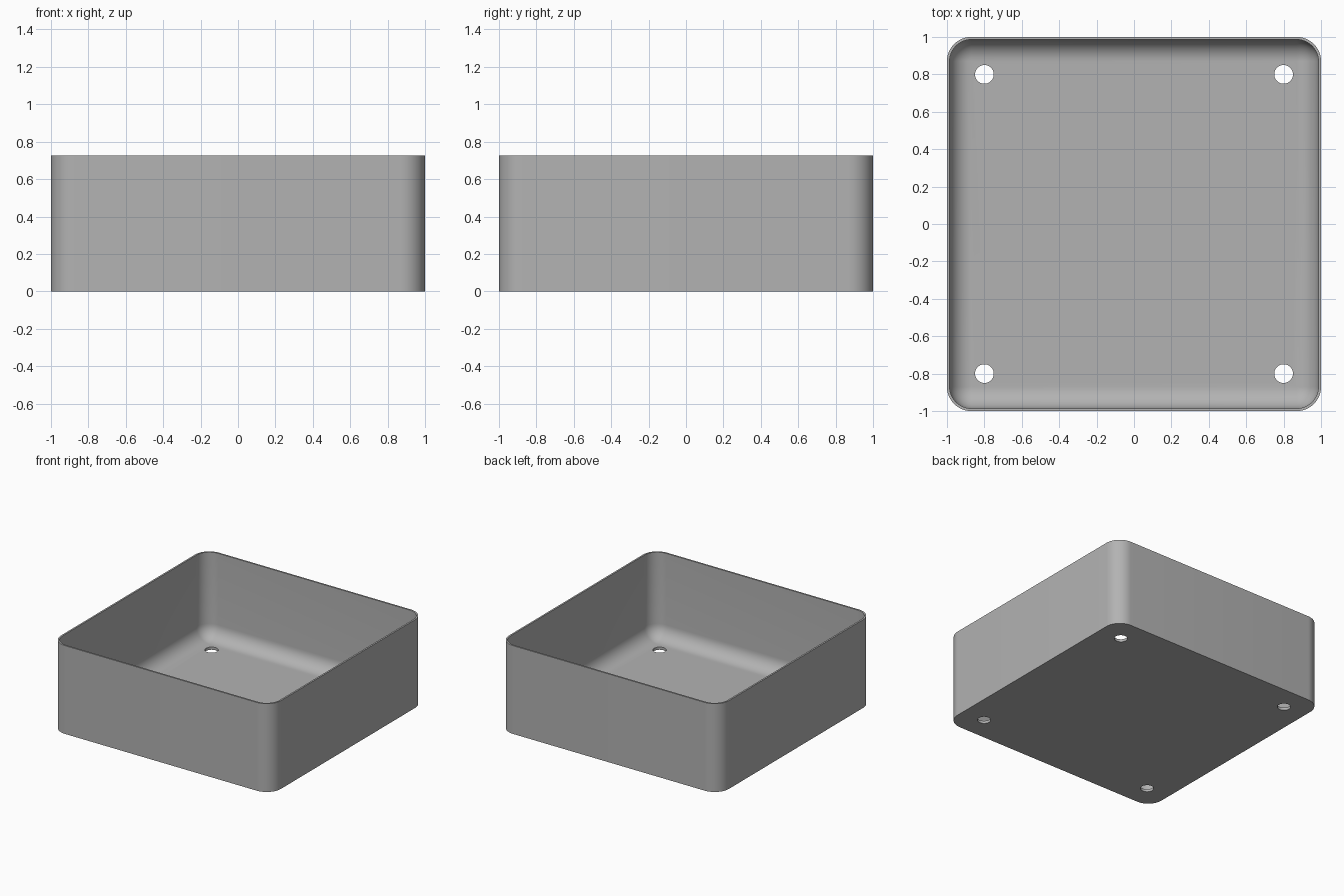
import bpy
import bmesh
from math import sin, cos, pi

cube = bpy.data.objects.get("Cube")
if cube:
    bpy.data.objects.remove(cube, do_unlink=True)

HEIGHT, WALL, FLOOR = 0.725, 0.014, 0.022
CORNER = 0.13
FILLET = CORNER - WALL
CORNER_STEPS, FILLET_STEPS = 12, 10
HOLE_RADIUS, HOLE_POS = 0.05, 0.8

grey = bpy.data.materials.new("plain_grey")
grey.use_nodes = True
colour = (0.45, 0.45, 0.45, 1)
grey.diffuse_color = colour
grey.node_tree.nodes["Principled BSDF"].inputs["Base Color"].default_value = colour


def rounded_ring(bm, inset, z):
    """Rounded square loop, offset inward from the outer wall."""
    radius, centre = CORNER - inset, 1 - CORNER
    ring = []
    for quarter, (sx, sy) in enumerate([(1, 1), (-1, 1), (-1, -1), (1, -1)]):
        for i in range(CORNER_STEPS + 1):
            a = (quarter + i / CORNER_STEPS) * pi / 2
            ring.append(bm.verts.new((sx * centre + radius * cos(a),
                                      sy * centre + radius * sin(a), z)))
    return ring


# Tray shell: outside wall, rim, inside wall, rounded inside edge, floor
bm = bmesh.new()
levels = [(0, 0), (0, HEIGHT), (WALL, HEIGHT)]
for i in range(FILLET_STEPS + 1):
    a = i / FILLET_STEPS * pi / 2
    levels.append((WALL + FILLET * (1 - cos(a)), FLOOR + FILLET * (1 - sin(a))))
rings = [rounded_ring(bm, inset, z) for inset, z in levels]
for low, high in zip(rings, rings[1:]):
    for i in range(len(low)):
        j = (i + 1) % len(low)
        bm.faces.new((low[i], low[j], high[j], high[i]))
bm.faces.new(rings[0][::-1])
bm.faces.new(rings[-1])
bmesh.ops.remove_doubles(bm, verts=bm.verts, dist=0.0005)
bmesh.ops.recalc_face_normals(bm, faces=bm.faces)
mesh = bpy.data.meshes.new("tray")
bm.to_mesh(mesh)
bm.free()
mesh.materials.append(grey)
tray = bpy.data.objects.new("tray", mesh)
bpy.context.collection.objects.link(tray)

# Four round holes through the floor
for x in (-HOLE_POS, HOLE_POS):
    for y in (-HOLE_POS, HOLE_POS):
        bpy.ops.mesh.primitive_cylinder_add(vertices=40, radius=HOLE_RADIUS,
                                            depth=0.2, location=(x, y, 0))
        cutter = bpy.context.object
        cutter.name = "hole_cutter"
        cutter.hide_render = True
        cutter.data.materials.append(grey)
        bpy.ops.object.select_all(action="DESELECT")
        tray.select_set(True)
        bpy.context.view_layer.objects.active = tray
        cut = tray.modifiers.new("floor_hole", "BOOLEAN")
        cut.operation, cut.solver, cut.object = "DIFFERENCE", "EXACT", cutter
        bpy.ops.object.modifier_apply(modifier=cut.name)
        bpy.data.objects.remove(cutter, do_unlink=True)

# Smooth curves with crisp rim and hole edges
bpy.ops.object.shade_smooth_by_angle(angle=pi / 6)
